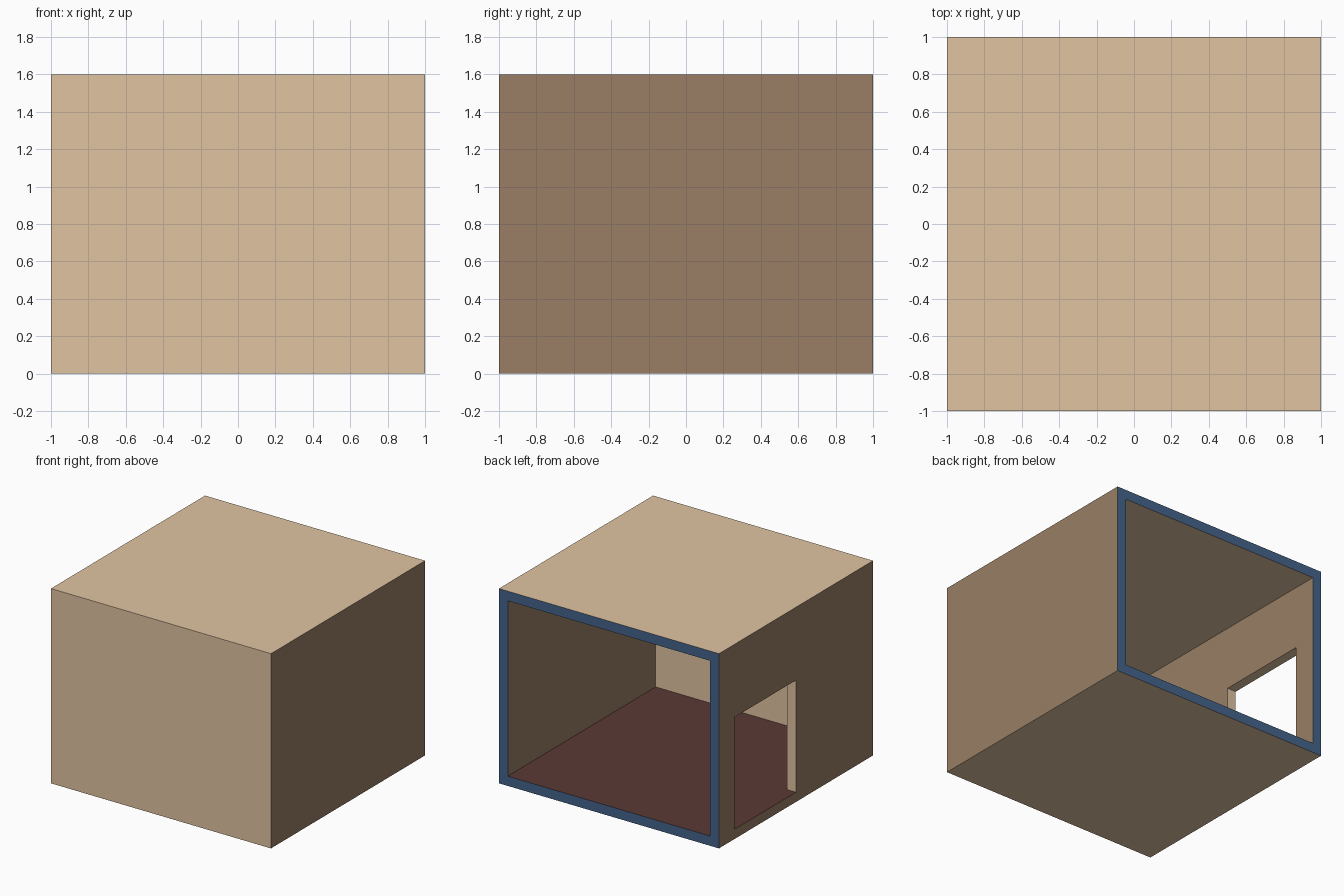
import bpy, bmesh
from mathutils import Matrix, Vector

if "Cube" in bpy.data.objects:
    bpy.data.objects.remove(bpy.data.objects["Cube"])

T = 0.08          # wall thickness
W, H = 2.0, 1.6   # footprint and height


def material(name, rgb):
    m = bpy.data.materials.new(name)
    m.diffuse_color = (*rgb, 1)
    m.use_nodes = True
    m.node_tree.nodes["Principled BSDF"].inputs["Base Color"].default_value = m.diffuse_color
    return m


def box(bm, lo, hi):
    size = [h - l for l, h in zip(lo, hi)]
    mid = [(h + l) / 2 for l, h in zip(lo, hi)]
    bmesh.ops.create_cube(bm, size=1, matrix=Matrix.Translation(mid) @ Matrix.Diagonal((*size, 1)))
    bm.normal_update()


def to_object(bm, name):
    me = bpy.data.meshes.new(name)
    bm.to_mesh(me)
    bm.free()
    ob = bpy.data.objects.new(name, me)
    bpy.context.collection.objects.link(ob)
    return ob


# Room shell: a box whose back is inset and pushed in to hollow it out
bm = bmesh.new()
box(bm, (-W / 2, -W / 2, 0), (W / 2, W / 2, H))
back = max(bm.faces, key=lambda f: f.normal.y)
bmesh.ops.inset_region(bm, faces=[back], thickness=T, use_even_offset=True)
opening = [f for f in bm.faces if f.normal.y > 0.9 and
           max(abs(v.co.x) for v in f.verts) < W / 2 - T / 2]
ext = bmesh.ops.extrude_face_region(bm, geom=opening)
bmesh.ops.delete(bm, geom=[f for f in opening if f.is_valid], context='FACES')
bmesh.ops.translate(bm, vec=Vector((0, -(W - T), 0)),
                    verts=[g for g in ext['geom'] if isinstance(g, bmesh.types.BMVert)])
bmesh.ops.recalc_face_normals(bm, faces=bm.faces[:])
shell = to_object(bm, "room_shell")

# Doorway cut through the left wall, level with the floor
bm = bmesh.new()
box(bm, (-1.1, 0.0, T), (-0.85, 0.8, 1.0))
cutter = to_object(bm, "doorway_cutter")
cutter.hide_render = True
mod = shell.modifiers.new("doorway", 'BOOLEAN')
mod.object, mod.operation, mod.solver = cutter, 'DIFFERENCE', 'EXACT'
dg = bpy.context.evaluated_depsgraph_get()
mesh = bpy.data.meshes.new_from_object(shell.evaluated_get(dg))
shell.modifiers.clear()
shell.data = mesh
bpy.data.objects.remove(cutter)

# Colours: tan front, roof and base, brown side walls,
# blue rim on the open back, dark red floor
mesh.materials.clear()
for m in (material("tan_wall", (0.753, 0.552, 0.361)),
          material("blue_rim", (0.06, 0.127, 0.262)),
          material("dark_red_floor", (0.104, 0.042, 0.034)),
          material("brown_side_wall", (0.319, 0.209, 0.130))):
    mesh.materials.append(m)
for p in mesh.polygons:
    p.use_smooth = False
    if p.normal.y > 0.9 and p.center.y > W / 2 - 0.01:
        p.material_index = 1
    elif p.normal.z > 0.9 and p.center.z < H / 2:
        p.material_index = 2
    elif abs(p.normal.x) > 0.9:
        p.material_index = 3
    else:
        p.material_index = 0
